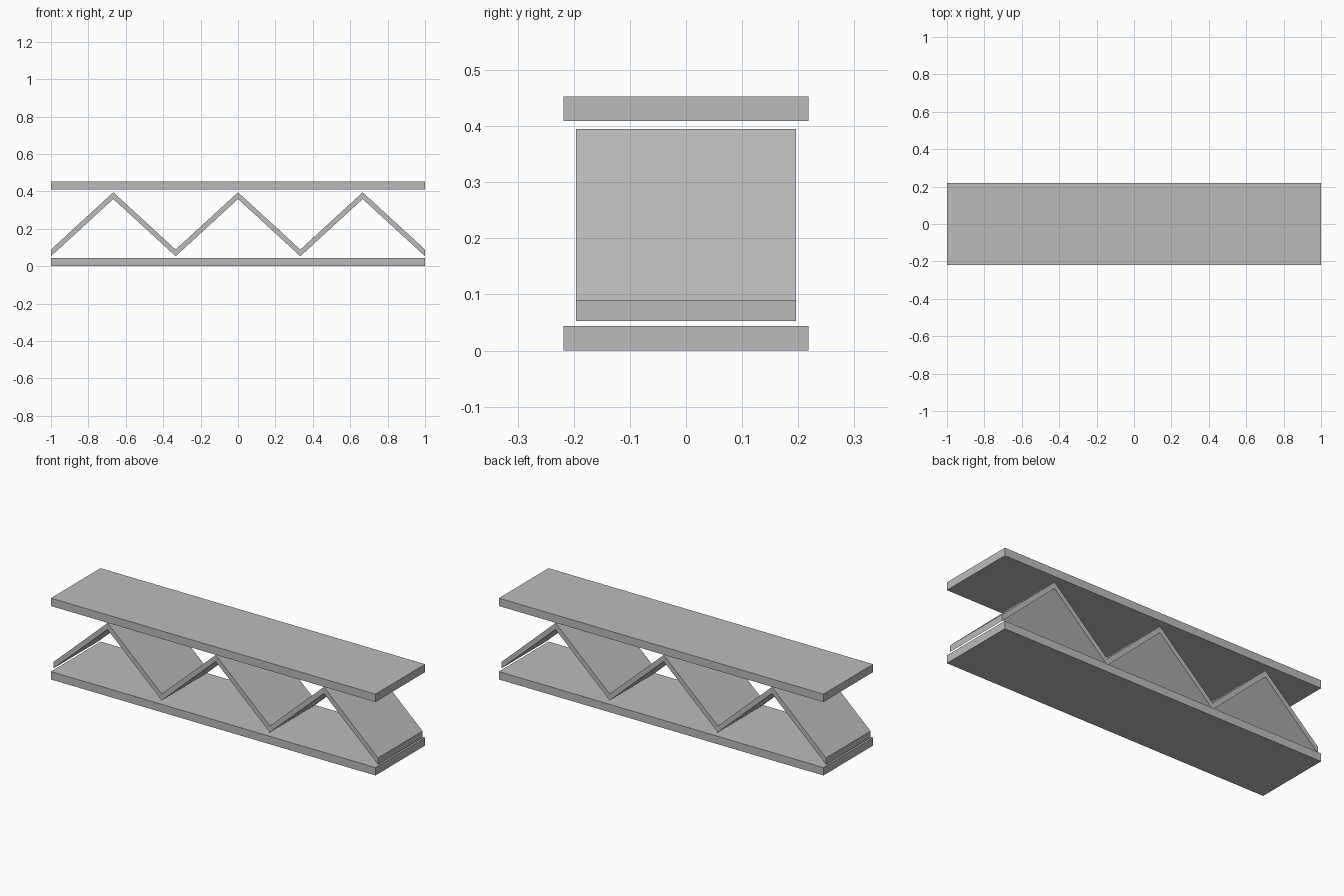
import bpy
import bmesh

cube = bpy.data.objects.get("Cube")
if cube:
    bpy.data.objects.remove(cube)

grey = bpy.data.materials.new("plain grey")
grey.use_nodes = True
colour = (0.5, 0.5, 0.5, 1)
grey.diffuse_color = colour
grey.node_tree.nodes["Principled BSDF"].inputs["Base Color"].default_value = colour


def extrude_profile(name, points, depth):
    """Extrude an outline in the XZ plane symmetrically along Y."""
    bm = bmesh.new()
    face = bm.faces.new([bm.verts.new((x, -depth / 2, z)) for x, z in points])
    result = bmesh.ops.extrude_face_region(bm, geom=[face])
    verts = [v for v in result["geom"] if isinstance(v, bmesh.types.BMVert)]
    bmesh.ops.translate(bm, verts=verts, vec=(0, depth, 0))
    bmesh.ops.recalc_face_normals(bm, faces=bm.faces)
    mesh = bpy.data.meshes.new(name)
    bm.to_mesh(mesh)
    bm.free()
    mesh.materials.append(grey)
    obj = bpy.data.objects.new(name, mesh)
    bpy.context.collection.objects.link(obj)
    return obj


# Top and bottom boards
BOARD = 0.044
for name, z in (("bottom_board", 0), ("top_board", 0.409)):
    extrude_profile(name, [(-1, z), (1, z), (1, z + BOARD), (-1, z + BOARD)], 0.437)

# Folded zigzag core: three peaks, cut vertically at both ends
LOW, HIGH, THICK, FOLDS = 0.053, 0.359, 0.036, 6
lower = [(-1 + 2 * i / FOLDS, HIGH if i % 2 else LOW) for i in range(FOLDS + 1)]
upper = [(x, z + THICK) for x, z in reversed(lower)]
extrude_profile("zigzag_core", lower + upper, 0.392)
